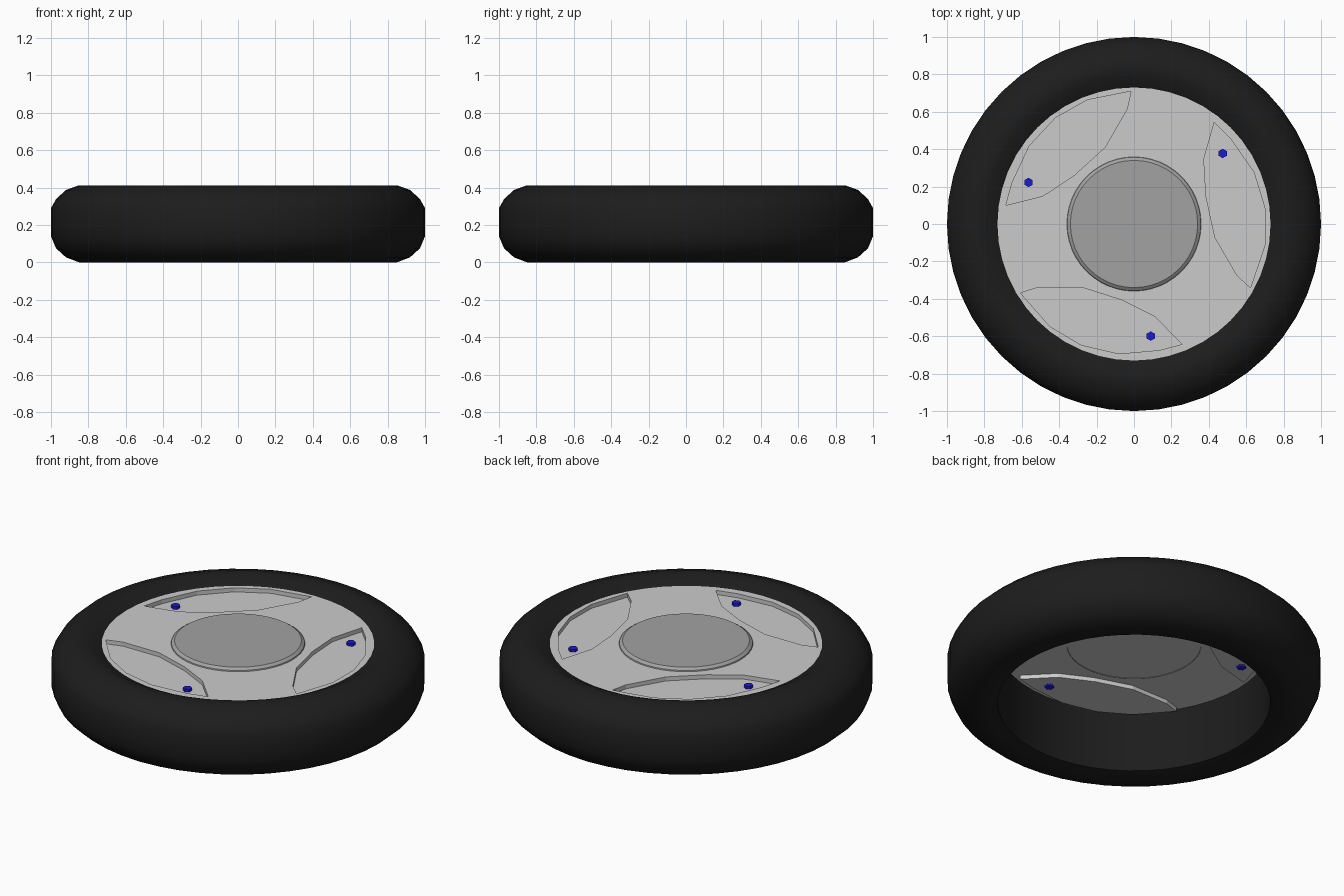
import bpy, bmesh, math
from mathutils import Matrix, Vector

if "Cube" in bpy.data.objects:
    bpy.data.objects.remove(bpy.data.objects["Cube"])

SEG = 48
PLATE_Z = 0.374
FLOOR_Z = 0.35


def material(name, rgb):
    m = bpy.data.materials.new(name)
    m.diffuse_color = (*rgb, 1)
    m.use_nodes = True
    m.node_tree.nodes["Principled BSDF"].inputs["Base Color"].default_value = m.diffuse_color
    return m


def finish(bm, name, mat=None, smooth=None):
    me = bpy.data.meshes.new(name)
    bm.to_mesh(me)
    bm.free()
    ob = bpy.data.objects.new(name, me)
    bpy.context.collection.objects.link(ob)
    if mat:
        me.materials.append(mat)
    if smooth:
        bpy.ops.object.select_all(action='DESELECT')
        ob.select_set(True)
        bpy.context.view_layer.objects.active = ob
        bpy.ops.object.shade_smooth_by_angle(angle=math.radians(smooth))
    return ob


def lathe(name, profile, mat, closed, smooth):
    """Revolve an (r, z) profile around z; open profiles get a cap on the last ring."""
    bm = bmesh.new()
    rings = [[bm.verts.new((r * math.cos(2 * math.pi * i / SEG),
                            r * math.sin(2 * math.pi * i / SEG), z))
              for i in range(SEG)] for r, z in profile]
    pairs = list(zip(rings, rings[1:]))
    if closed:
        pairs.append((rings[-1], rings[0]))
    for a, b in pairs:
        for i in range(SEG):
            j = (i + 1) % SEG
            bm.faces.new((a[i], a[j], b[j], b[i]))
    if not closed:
        bm.faces.new(rings[-1])
    return finish(bm, name, mat, smooth)


def loop(bm, pts, z):
    vs = [bm.verts.new((p[0], p[1], z)) for p in pts]
    es = [bm.edges.new((vs[i], vs[(i + 1) % len(vs)])) for i in range(len(vs))]
    return vs, es


black = material("rubber_black", (0.012, 0.012, 0.012))
dark = material("hub_grey", (0.36, 0.36, 0.36))
blue = material("bolt_blue", (0.01, 0.01, 0.7))

# Tyre: rounded band around an open well
lathe("tyre", [(0.73, 0.015), (0.79, 0.0), (0.85, 0.0), (0.92, 0.027), (0.973, 0.075),
               (1.0, 0.14), (1.0, 0.29), (0.973, 0.338), (0.92, 0.387), (0.85, 0.412),
               (0.80, 0.41), (0.73, 0.374)], black, True, 40)

# Wheel plate with three pressed, leaf-shaped recesses
leaf = [(-.016, .71), (-.037, .615), (-.155, .41), (-.32, .26), (-.487, .15),
        (-.685, .10), (-.652, .22), (-.56, .417), (-.42, .567), (-.25, .663)]
bm = bmesh.new()
edges = loop(bm, [(0.73 * math.cos(2 * math.pi * i / SEG), 0.73 * math.sin(2 * math.pi * i / SEG))
                  for i in range(SEG)], PLATE_Z)[1]
leaves = []
for k in range(3):
    rot = Matrix.Rotation(k * 2 * math.pi / 3, 3, 'Z')
    pts = [rot @ Vector((x, y, 0)) for x, y in leaf]
    vs, es = loop(bm, pts, PLATE_Z)
    edges += es
    leaves.append((pts, vs))
bmesh.ops.triangle_fill(bm, use_beauty=True, use_dissolve=False,
                        edges=edges, normal=(0, 0, 1))
# Remove any fill inside the leaf openings
rims = [set(vs) for _, vs in leaves]
bmesh.ops.delete(bm, geom=[f for f in bm.faces if any(set(f.verts) <= r for r in rims)
                           ], context='FACES_ONLY')
for pts, top in leaves:
    low, _ = loop(bm, pts, FLOOR_Z)
    n = len(low)
    for i in range(n):
        j = (i + 1) % n
        bm.faces.new((top[i], top[j], low[j], low[i]))
    bm.faces.new(low)
bmesh.ops.recalc_face_normals(bm, faces=bm.faces)
if sum(f.normal.z * f.calc_area() for f in bm.faces) < 0:
    bmesh.ops.reverse_faces(bm, faces=bm.faces)
finish(bm, "wheel_plate")

# Raised hub cap with sloped edge
lathe("hub_cap", [(0.36, PLATE_Z - 0.003), (0.357, PLATE_Z + 0.006), (0.34, PLATE_Z + 0.018)],
      dark, False, 30)

# Hexagonal bolts, one per recess
for k in range(3):
    a = math.radians(38.5 + 120 * k)
    bm = bmesh.new()
    bmesh.ops.create_cone(bm, cap_ends=True, segments=6, radius1=0.025, radius2=0.025, depth=0.026,
                          matrix=Matrix.Translation((0.606 * math.cos(a), 0.606 * math.sin(a), 0.353)))
    finish(bm, f"bolt_{k + 1}", blue)
